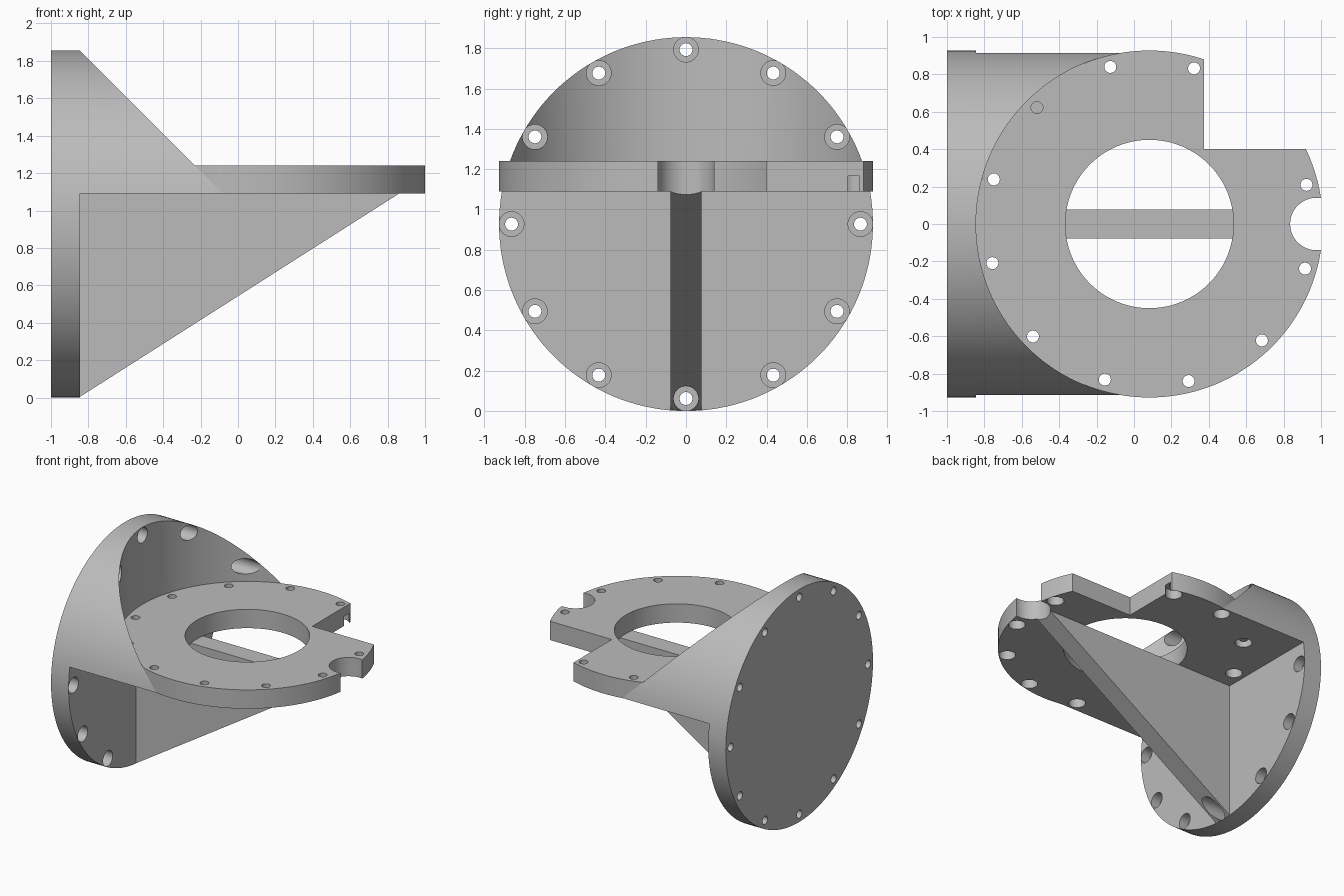
import bpy, bmesh, math
from mathutils import Matrix, Vector

if "Cube" in bpy.data.objects:
    bpy.data.objects.remove(bpy.data.objects["Cube"], do_unlink=True)

R = 0.9275          # flange and plate radius
FACE = -0.845       # inner face of the flange
LOW, TOP = 1.09, 1.24   # underside and top of the plate
CX = 0.0825         # plate centre
BOLT = 0.8655       # bolt circle radius

grey = bpy.data.materials.new("light grey metal")
grey.use_nodes = True
colour = (0.5, 0.5, 0.5, 1)
grey.diffuse_color = colour
grey.node_tree.nodes["Principled BSDF"].inputs["Base Color"].default_value = colour


def finish(bm, name):
    bmesh.ops.recalc_face_normals(bm, faces=bm.faces)
    mesh = bpy.data.meshes.new(name)
    bm.to_mesh(mesh)
    bm.free()
    mesh.materials.append(grey)
    obj = bpy.data.objects.new(name, mesh)
    bpy.context.collection.objects.link(obj)
    return obj


def add_rod(bm, start, end, radius, segments):
    start, end = Vector(start), Vector(end)
    axis = end - start
    turn = Matrix.Rotation(math.pi / 2, 4, "Y") if axis.x else Matrix.Identity(4)
    bmesh.ops.create_cone(bm, cap_ends=True, segments=segments, radius1=radius,
                          radius2=radius, depth=axis.length,
                          matrix=Matrix.Translation((start + end) / 2) @ turn)


def rods(name, items, segments=144):
    bm = bmesh.new()
    for start, end, radius in items:
        add_rod(bm, start, end, radius, segments)
    return finish(bm, name)


def upright(name, x, z0, z1, radius):
    return rods(name, [((x, 0, z0), (x, 0, z1), radius)])


def prism(name, profile, y0, y1):
    bm = bmesh.new()
    face = bm.faces.new([bm.verts.new((x, y0, z)) for x, z in profile])
    sweep = bmesh.ops.extrude_face_region(bm, geom=[face])["geom"]
    bmesh.ops.translate(bm, vec=(0, y1 - y0, 0),
                        verts=[v for v in sweep if isinstance(v, bmesh.types.BMVert)])
    return finish(bm, name)


def combine(target, tool, operation):
    mod = target.modifiers.new("combine", "BOOLEAN")
    mod.operation, mod.solver, mod.object = operation, "EXACT", tool
    bpy.context.view_layer.objects.active = target
    bpy.ops.object.modifier_apply(modifier=mod.name)
    bpy.data.objects.remove(tool, do_unlink=True)


# Round flange with the sloped shroud reaching over the plate
bracket = rods("flange_bracket", [((-1, 0, R), (0.2, 0, R), R)])
combine(bracket, prism("side_profile", [
    (-1.1, -0.1), (FACE, -0.1), (FACE, LOW), (FACE + 2 * R - LOW, LOW),
    (FACE, 2 * R), (FACE, 2), (-1.1, 2)], -1.1, 1.1), "INTERSECT")
combine(bracket, upright("shroud_hollow", CX, TOP, 2.2, R), "DIFFERENCE")

# Horizontal plate with centre bore and cut-away corner
combine(bracket, upright("plate", CX, LOW, TOP, R), "UNION")
combine(bracket, upright("centre_bore", CX, 1.0, 1.4, 0.45), "DIFFERENCE")
combine(bracket, prism("corner_cut", [(0.375, 1), (1.2, 1), (1.2, 1.4), (0.375, 1.4)],
                       0.4, 1.2), "DIFFERENCE")

# Triangular rib below the plate, then the edge notch through both
combine(bracket, prism("rib", [(-0.9, 0.004), (FACE, 0.004), (0.86, LOW), (-0.9, LOW)],
                       -0.077, 0.077), "UNION")
combine(bracket, upright("edge_notch", 0.975, 0.9, 1.4, 0.14), "DIFFERENCE")

# Counterbored bolt holes in flange and plate
through, counterbore = [], []
for k in range(12):
    a = math.radians(30 * k)
    y, z = BOLT * math.cos(a), R + BOLT * math.sin(a)
    through.append(((-1.1, y, z), (-0.88, y, z), 0.032))
    counterbore.append(((-0.9225, y, z), (0, y, z), 0.0615))
    if k != 1:
        a += math.radians(14)
        x, y = CX + BOLT * math.cos(a), BOLT * math.sin(a)
        through.append(((x, y, 1.12), (x, y, 1.3), 0.032))
        counterbore.append(((x, y, 1.04), (x, y, 1.165), 0.0615))
combine(bracket, rods("counterbores", counterbore, 32), "DIFFERENCE")
combine(bracket, rods("through_holes", through, 32), "DIFFERENCE")

bpy.ops.object.select_all(action="DESELECT")
bracket.select_set(True)
bpy.context.view_layer.objects.active = bracket
bpy.ops.object.shade_smooth_by_angle(angle=math.radians(25))
